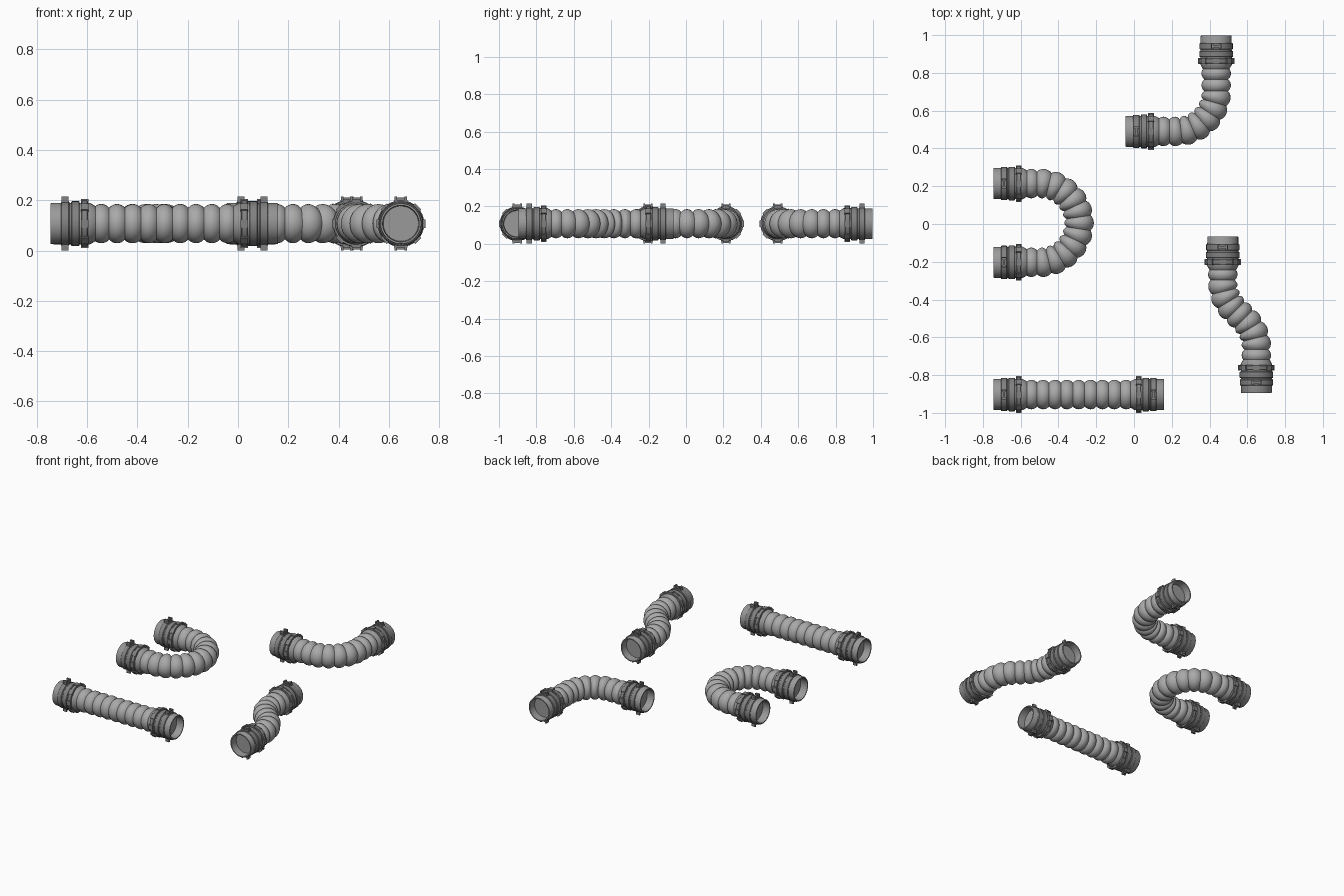
import bpy, bmesh
from math import sin, cos, pi, radians
from mathutils import Matrix, Vector

cube = bpy.data.objects.get("Cube")
if cube:
    bpy.data.objects.remove(cube, do_unlink=True)

SIDES = 32
HEIGHT = 0.107      # centreline height
COUPLING = 0.18     # length of a coupling along the hose


def material(name, value):
    m = bpy.data.materials.new(name)
    m.use_nodes = True
    colour = (value, value, value, 1)
    m.diffuse_color = colour
    m.node_tree.nodes["Principled BSDF"].inputs["Base Color"].default_value = colour
    return m


HOSE = material("hose grey", 0.40)
SLEEVE = material("coupling grey", 0.32)
CLAMP = material("clamp dark grey", 0.22)


class Path:
    """Flat centreline made of straight runs and arcs: (length, turn in degrees)."""

    def __init__(self, x, y, heading, runs):
        self.start = Vector((x, y, HEIGHT))
        self.heading = radians(heading)
        self.runs = [(l, radians(t)) for l, t in runs]
        self.length = sum(l for l, _ in runs)

    def frame(self, s):
        p, h = self.start.copy(), self.heading
        for length, turn in self.runs:
            d = min(s, length)
            a = turn * d / length
            chord = d if abs(a) < 1e-6 else d * sin(a / 2) / (a / 2)
            p += Vector((cos(h + a / 2), sin(h + a / 2), 0)) * chord
            h += a
            s -= d
            if s <= 1e-9:
                break
        return Matrix.Translation(p) @ Matrix.Rotation(h, 4, "Z")


def finish(name, bm, mat):
    bmesh.ops.remove_doubles(bm, verts=bm.verts, dist=1e-5)
    bmesh.ops.recalc_face_normals(bm, faces=bm.faces)
    mesh = bpy.data.meshes.new(name)
    bm.to_mesh(mesh)
    bm.free()
    mesh.materials.append(mat)
    ob = bpy.data.objects.new(name, mesh)
    bpy.context.collection.objects.link(ob)
    bpy.ops.object.select_all(action="DESELECT")
    ob.select_set(True)
    bpy.context.view_layer.objects.active = ob
    bpy.ops.object.shade_smooth_by_angle(angle=radians(35))


def sweep(bm, path, profile, loop=False):
    """Round skin through (distance, radius) stations along the path."""
    rings = []
    for s, r in profile:
        f = path.frame(s)
        if r == 0:
            rings.append([bm.verts.new(f.translation)] * SIDES)
            continue
        rings.append([bm.verts.new(f @ Vector((0, r * cos(a), r * sin(a))))
                      for a in (2 * pi * i / SIDES for i in range(SIDES))])
    pairs = list(zip(rings, rings[1:]))
    if loop:
        pairs.append((rings[-1], rings[0]))
    for a, b in pairs:
        for i in range(SIDES):
            j = (i + 1) % SIDES
            corners = list(dict.fromkeys((a[i], a[j], b[j], b[i])))
            bm.faces.new(corners)


def box(bm, frame, angle, offset, size):
    """Block turned around the hose axis; offset and size are axial, sideways, outward."""
    m = (frame @ Matrix.Rotation(angle, 4, "X") @ Matrix.Translation(offset)
         @ Matrix.Diagonal((*size, 1)))
    bmesh.ops.create_cube(bm, size=1, matrix=m)


def band(bm, path, at, s0, s1, r, bevel=0.003):
    points = [(s0, 0.076), (s0, r - bevel), (s0 + bevel, r),
              (s1 - bevel, r), (s1, r - bevel), (s1, 0.076)]
    sweep(bm, path, [(at(s), q) for s, q in points], loop=True)


def bellows(name, path):
    start, end = COUPLING - 0.01, path.length - COUPLING + 0.01
    ribs = round((end - start) / 0.06)
    steps = 8
    profile = [(start, 0)]
    for k in range(ribs * steps + 1):
        t = k / steps
        bulge = abs(sin(pi * t)) ** 0.75
        profile.append((start + (end - start) * t / ribs, 0.063 + 0.015 * bulge))
    profile.append((end, 0))
    bm = bmesh.new()
    sweep(bm, path, profile)
    finish(name + "_bellows", bm, HOSE)


def coupling(name, path, far):
    def at(s):
        return path.length - s if far else s

    # Sleeve with a recessed mouth and a tapered neck
    bm = bmesh.new()
    sleeve = [(0.05, 0), (0.05, 0.07), (0.0, 0.073), (0.0, 0.08), (0.004, 0.082),
              (0.15, 0.083), (0.155, 0.083), (0.178, 0.07), (0.185, 0.064), (0.185, 0)]
    sweep(bm, path, [(at(s), r) for s, r in sleeve])
    finish(name + "_sleeve", bm, SLEEVE)

    # Clamp bands and locking ring with grip blocks
    bm = bmesh.new()
    band(bm, path, at, 0.04, 0.074, 0.088)
    band(bm, path, at, 0.081, 0.115, 0.089)
    band(bm, path, at, 0.122, 0.148, 0.093)
    ring = path.frame(at(0.135))
    for i in range(8):
        box(bm, ring, i * pi / 4, (0, 0, 0.09), (0.03, 0.034, 0.014))
    finish(name + "_clamp_bands", bm, CLAMP)

    # Latches above and below: base, two cheeks and a cross bar
    bm = bmesh.new()
    frame = path.frame(at(0.057))
    for angle in (0, pi):
        box(bm, frame, angle, (0, 0, 0.088), (0.026, 0.054, 0.012))
        for side in (-1, 1):
            box(bm, frame, angle, (0, side * 0.02, 0.097), (0.028, 0.01, 0.02))
        box(bm, frame, angle, (0, 0, 0.098), (0.012, 0.034, 0.01))
    finish(name + "_latches", bm, CLAMP)


R = 0.2085
QUARTER = R * pi / 2
S_ARC = 0.2 * pi / 4
HOSES = {
    "straight_hose": Path(-0.745, -0.903, 0, [(0.905, 0)]),
    "u_bend_hose": Path(-0.745, -0.203, 0,
                        [(0.246, 0), (2 * QUARTER, 180), (0.246, 0)]),
    "elbow_hose": Path(-0.045, 0.49, 0,
                       [(0.48 - R, 0), (QUARTER, 90), (0.508 - R, 0)]),
    "offset_hose": Path(0.47, -0.066, -90,
                        [(0.243, 0), (S_ARC, 45), (0.086, 0), (S_ARC, -45), (0.243, 0)]),
}
for name, path in HOSES.items():
    bellows(name, path)
    coupling(name + "_start", path, False)
    coupling(name + "_end", path, True)
